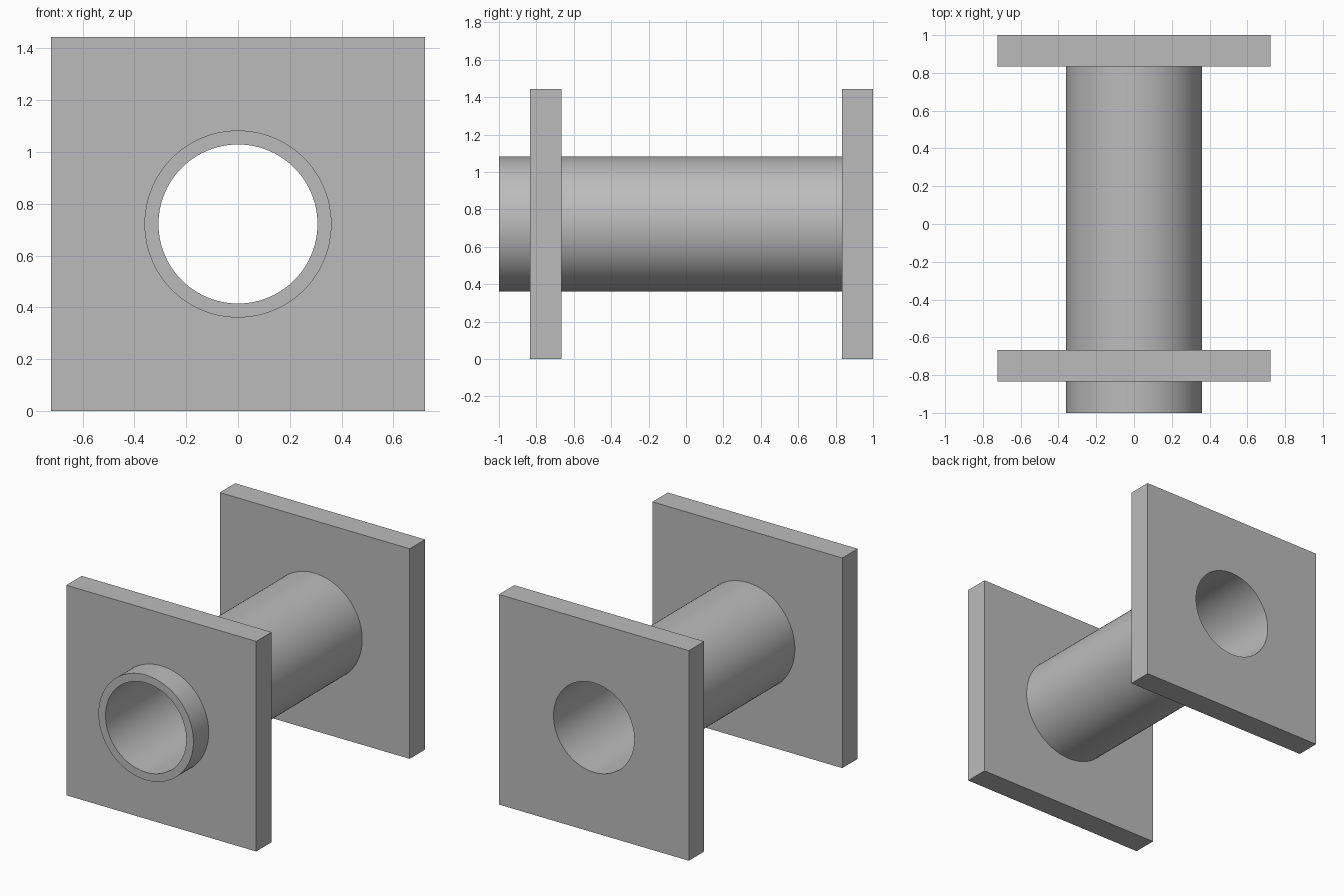
import bpy, bmesh
from math import cos, sin, pi, radians

SEGMENTS = 96
HALF = 0.722        # half width of the square plates, also the axis height
OUTER, INNER = 0.361, 0.307
THICK = 1 / 6

cube = bpy.data.objects.get("Cube")
if cube:
    bpy.data.objects.remove(cube, do_unlink=True)

grey = bpy.data.materials.new("plain grey")
grey.use_nodes = True
colour = (0.5, 0.5, 0.5, 1)
grey.diffuse_color = colour
grey.node_tree.nodes["Principled BSDF"].inputs["Base Color"].default_value = colour


def circle(radius):
    return lambda a: radius


def square(half):
    return lambda a: half / max(abs(cos(a)), abs(sin(a)))


def hollow_prism(name, outline, hole, y0, y1):
    """Closed solid along y between an outer outline and an inner hole."""
    bm = bmesh.new()
    angles = [2 * pi * i / SEGMENTS for i in range(SEGMENTS)]
    loops = []
    for shape, y in ((outline, y0), (outline, y1), (hole, y1), (hole, y0)):
        loops.append([bm.verts.new((shape(a) * cos(a), y, HALF + shape(a) * sin(a)))
                      for a in angles])
    for k, ring in enumerate(loops):
        following = loops[(k + 1) % len(loops)]
        for i in range(SEGMENTS):
            j = (i + 1) % SEGMENTS
            bm.faces.new((ring[i], ring[j], following[j], following[i]))
    bmesh.ops.recalc_face_normals(bm, faces=bm.faces)
    mesh = bpy.data.meshes.new(name)
    bm.to_mesh(mesh)
    bm.free()
    mesh.materials.append(grey)
    obj = bpy.data.objects.new(name, mesh)
    bpy.context.collection.objects.link(obj)
    bpy.ops.object.select_all(action='DESELECT')
    obj.select_set(True)
    bpy.context.view_layer.objects.active = obj
    bpy.ops.object.shade_smooth_by_angle(angle=radians(30))
    return obj


# Pipe runs from the open front end to the inner face of the back plate
hollow_prism("pipe", circle(OUTER), circle(INNER), -1, 1 - THICK)
# Front flange is slipped over the pipe; back flange continues the bore
hollow_prism("front_flange", square(HALF), circle(OUTER), -1 + THICK, -1 + 2 * THICK)
hollow_prism("back_flange", square(HALF), circle(INNER), 1 - THICK, 1)
